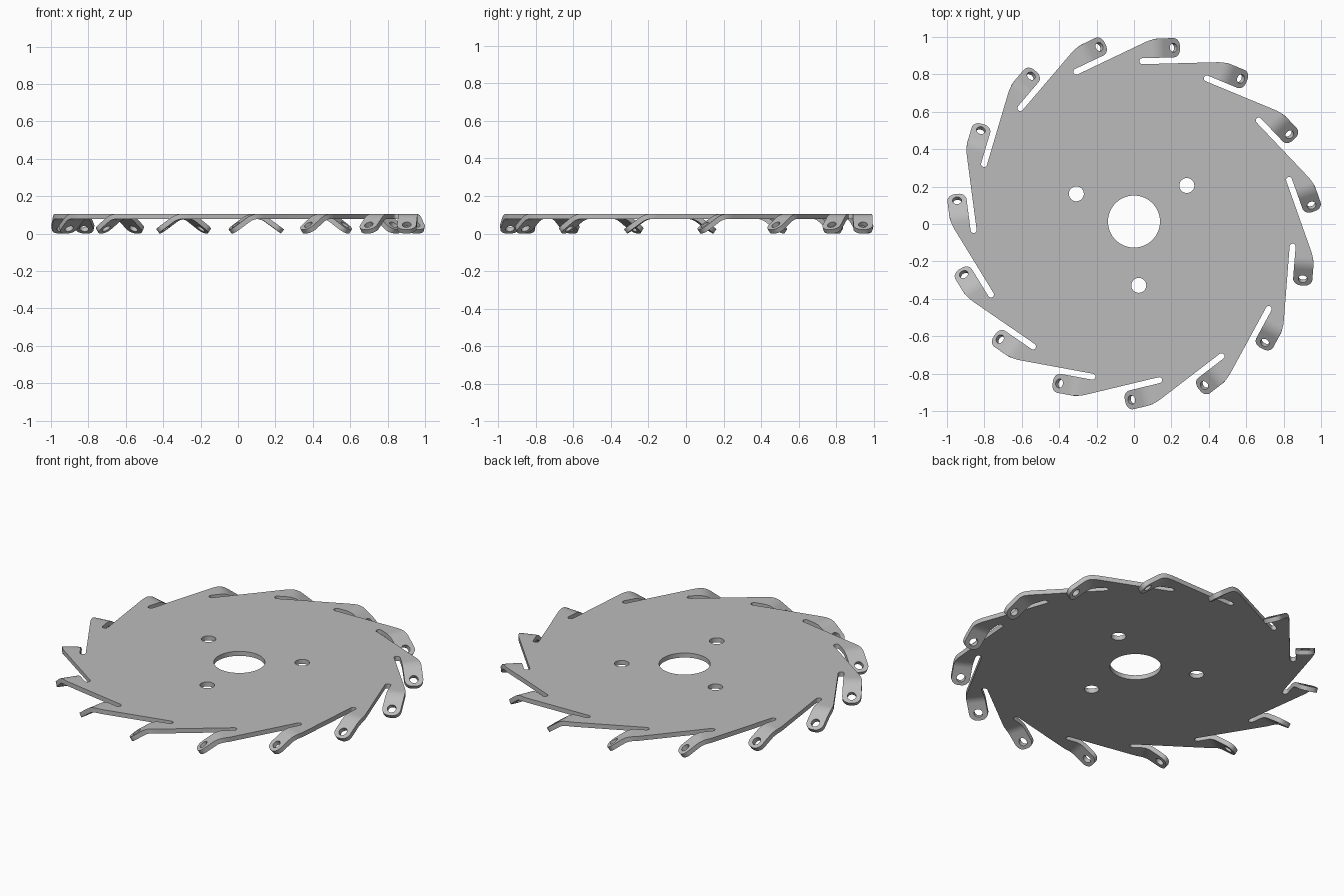
import bpy, bmesh
from math import sin, cos, tan, pi, radians
from mathutils import Matrix, Vector

cube = bpy.data.objects.get("Cube")
if cube:
    bpy.data.objects.remove(cube, do_unlink=True)

# Main dimensions
TEETH = 15
STEEL = 0.027                 # sheet thickness
TOP = 0.105                   # height of the upper face
CENTER = Vector((0, 0.013, 0))
STEP = 2 * pi / TEETH
TURN = radians(1.5)           # direction of the first tab
OUTER, INNER, SLOT = 0.975, 0.872, 0.84   # tab edges and slot floor
SLOT_END = 0.067
BEND_START, BEND_RUN, TIP_RUN = 0.12, 0.065, 0.085
BEND = radians(36)
BEND_R = BEND_RUN / sin(BEND)
BEND_LEN = BEND_R * BEND
TIP = BEND_START + BEND_LEN + TIP_RUN / cos(BEND)
CORNER = 0.042                # rounding of the tab tip


def arc(cx, cy, r, a0, a1, n):
    return [(cx + r * cos(a0 + (a1 - a0) * i / n),
             cy + r * sin(a0 + (a1 - a0) * i / n)) for i in range(n + 1)]


def circle(cx, cy, r, n):
    return arc(cx, cy, r, 0, 2 * pi, n)[:-1]


def sheet(loops):
    """Fill outlines (with holes) and thicken them downwards."""
    bm = bmesh.new()
    for loop in loops:
        vs = [bm.verts.new((x, y, 0)) for x, y in loop]
        for a, b in zip(vs, vs[1:] + vs[:1]):
            bm.edges.new((a, b))
    bmesh.ops.triangle_fill(bm, edges=bm.edges[:], use_beauty=True)
    out = bmesh.ops.extrude_face_region(bm, geom=bm.faces[:])
    moved = [g for g in out["geom"] if isinstance(g, bmesh.types.BMVert)]
    bmesh.ops.translate(bm, verts=moved, vec=(0, 0, -STEEL))
    return bm


def place(k):
    return Matrix.Rotation(TURN - STEP * k, 4, "Z")


# Shoulder rounding between the rim and the straight tab edge
rim_u = (OUTER - SLOT * cos(STEP)) / sin(STEP)
corner_u = rim_u * cos(STEP) - SLOT * sin(STEP)
reach = 0.045
shoulder_r = reach / tan(STEP / 2)
shoulder = arc(corner_u + reach, OUTER - shoulder_r, shoulder_r,
               pi / 2 + STEP, pi / 2, 8)
root_u = shoulder[0][0]

# Disc: rim with slots, centre bore and three bolt holes
slot_r = (INNER - SLOT) / 2
tooth = [shoulder[0], (root_u, INNER)]
tooth += arc(SLOT_END, SLOT + slot_r, slot_r, pi / 2, 3 * pi / 2, 8)
rim = []
for k in range(TEETH):
    for u, v in tooth:
        p = place(k) @ Vector((u, v, 0))
        rim.append((p.x, p.y))
holes = [circle(0, 0, 0.139, 64)]
for k in range(3):
    a = radians(34.3 + 120 * k)
    holes.append(circle(0.342 * cos(a), 0.342 * sin(a), 0.04, 32))
disc = sheet([rim] + holes)

# Tab: flat blank with a rounded tip and a hole, then bent downwards
blank = [(root_u, INNER)] + shoulder
blank += arc(TIP - CORNER, OUTER - CORNER, CORNER, pi / 2, 0, 8)
blank += arc(TIP - CORNER, INNER + CORNER, CORNER, 0, -pi / 2, 8)
tab = sheet([blank, circle(TIP - 0.043, (OUTER + INNER) / 2, 0.024, 24)])
for i in range(9):
    bmesh.ops.bisect_plane(tab, geom=tab.verts[:] + tab.edges[:] + tab.faces[:],
                           plane_co=(BEND_START + BEND_LEN * i / 8, 0, 0),
                           plane_no=(1, 0, 0))
for vert in tab.verts:
    s = vert.co.x - BEND_START
    if s > 0:
        a = min(s / BEND_R, BEND)
        rest = max(s - BEND_LEN, 0)
        depth = vert.co.z
        vert.co.x = BEND_START + (BEND_R + depth) * sin(a) + rest * cos(a)
        vert.co.z = depth * cos(a) - BEND_R * (1 - cos(a)) - rest * sin(a)
tab_mesh = bpy.data.meshes.new("tab_part")
tab.to_mesh(tab_mesh)
tab.free()

# Repeat the tab around the disc and weld it on
for k in range(TEETH):
    turned = tab_mesh.copy()
    turned.transform(place(k))
    disc.from_mesh(turned)
    bpy.data.meshes.remove(turned)
bpy.data.meshes.remove(tab_mesh)
bmesh.ops.remove_doubles(disc, verts=disc.verts[:], dist=0.0001)
inside = [f for f in disc.faces if all(len(e.link_faces) > 2 for e in f.edges)]
bmesh.ops.delete(disc, geom=inside, context="FACES")
bmesh.ops.recalc_face_normals(disc, faces=disc.faces[:])
bmesh.ops.translate(disc, verts=disc.verts[:], vec=CENTER + Vector((0, 0, TOP)))

mesh = bpy.data.meshes.new("slotted_disc")
disc.to_mesh(mesh)
disc.free()
obj = bpy.data.objects.new("slotted_disc", mesh)
bpy.context.scene.collection.objects.link(obj)

# Material
color = (0.5, 0.5, 0.5, 1)
mat = bpy.data.materials.new("grey_steel")
mat.use_nodes = True
mat.diffuse_color = color
mat.node_tree.nodes["Principled BSDF"].inputs["Base Color"].default_value = color
mesh.materials.append(mat)

# Smooth the bends and holes, keep edges sharp
bpy.ops.object.select_all(action="DESELECT")
obj.select_set(True)
bpy.context.view_layer.objects.active = obj
bpy.ops.object.shade_smooth_by_angle(angle=radians(30))
